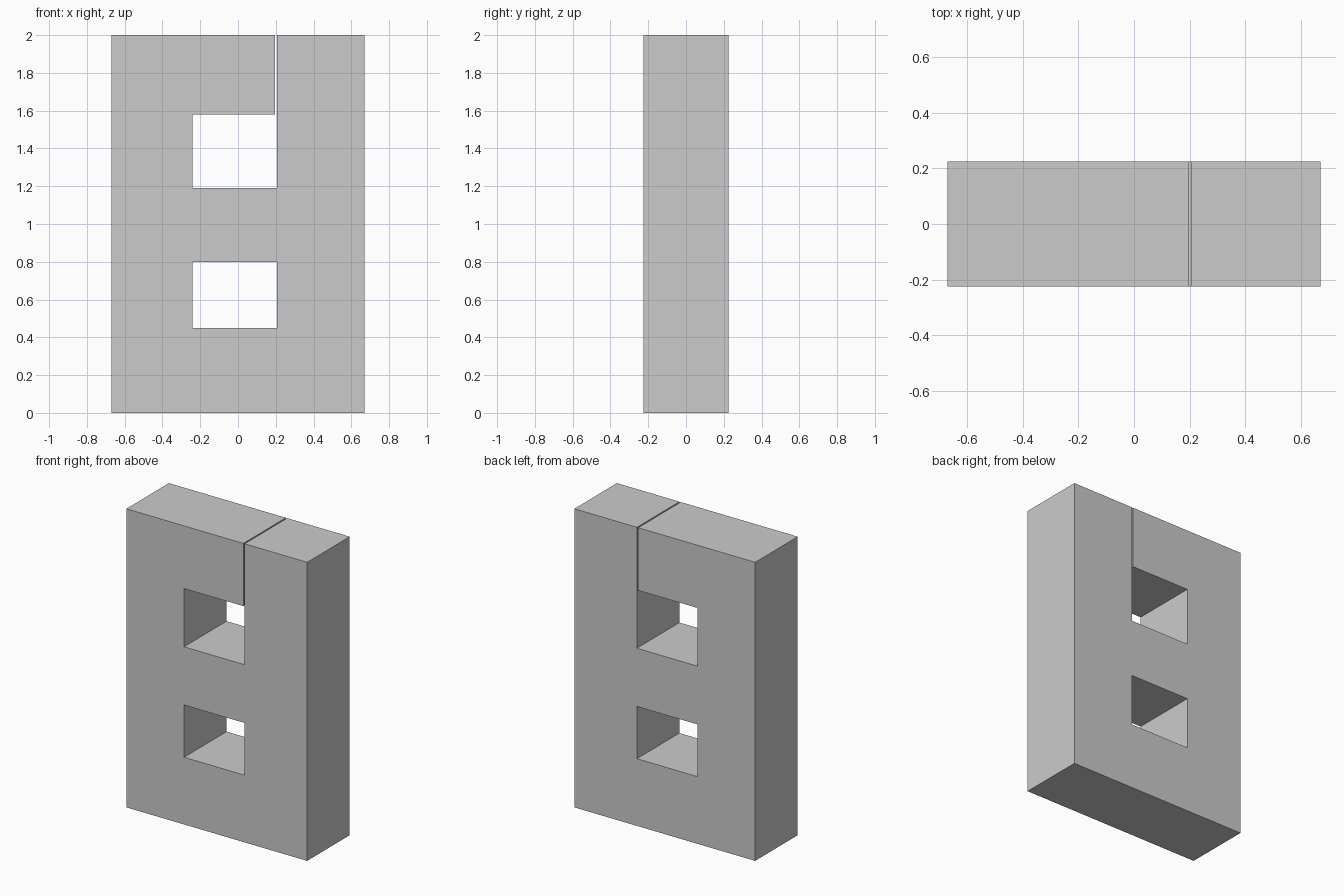
import bpy, bmesh
from mathutils import Vector

if "Cube" in bpy.data.objects:
    bpy.data.objects.remove(bpy.data.objects["Cube"])

DEPTH = 0.45
XS = [-0.67, -0.242, 0.197, 0.206, 0.67]
ZS = [0, 0.45, 0.80, 1.19, 1.58, 2.0]
# Open cells (column, row): lower window, upper window, narrow slit to the top
OPEN = {(1, 1), (2, 1), (1, 3), (2, 3), (2, 4)}

bm = bmesh.new()

# Front profile as a grid of solid cells
grid = [[bm.verts.new((x, -DEPTH / 2, z)) for z in ZS] for x in XS]
for i in range(len(XS) - 1):
    for j in range(len(ZS) - 1):
        if (i, j) not in OPEN:
            bm.faces.new((grid[i][j], grid[i + 1][j],
                          grid[i + 1][j + 1], grid[i][j + 1]))
bmesh.ops.delete(bm, geom=[v for v in bm.verts if not v.link_faces], context='VERTS')

# Thickness: keep the front and extrude the back
front = list(bm.faces)
ext = bmesh.ops.extrude_face_region(bm, geom=front, use_keep_orig=True)
moved = [g for g in ext["geom"] if isinstance(g, bmesh.types.BMVert)]
bmesh.ops.translate(bm, verts=moved, vec=Vector((0, DEPTH, 0)))
bmesh.ops.recalc_face_normals(bm, faces=bm.faces)

mesh = bpy.data.meshes.new("slotted_block")
bm.to_mesh(mesh)
bm.free()
bpy.context.collection.objects.link(bpy.data.objects.new("slotted_block", mesh))
